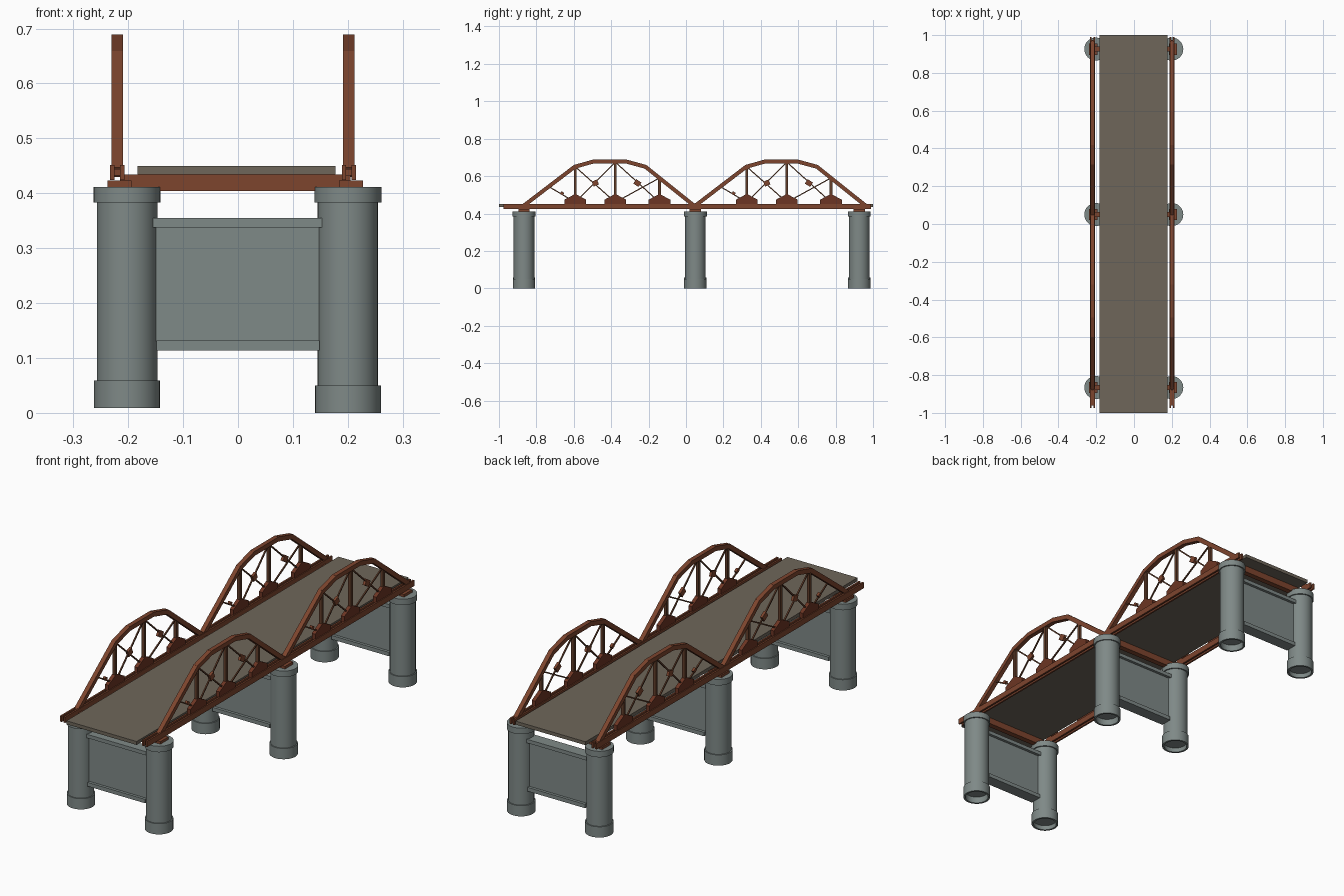
import bpy, bmesh, math
from mathutils import Vector, Matrix

if "Cube" in bpy.data.objects:
    bpy.data.objects.remove(bpy.data.objects["Cube"])


def material(name, rgb):
    m = bpy.data.materials.new(name)
    m.use_nodes = True
    col = tuple((c / 255) ** 2.2 for c in rgb) + (1,)
    m.diffuse_color = col
    m.node_tree.nodes["Principled BSDF"].inputs["Base Color"].default_value = col
    return m


CONCRETE = material("grey concrete", (126, 136, 134))
ASPHALT = material("brown grey roadway", (110, 102, 90))
RUST = material("rust red steel", (124, 70, 49))
BROWN = material("dark brown steel", (98, 64, 46))
GUSSET = material("deep red steel", (108, 56, 40))


def finish(bm, name, mat, smooth=False):
    bmesh.ops.recalc_face_normals(bm, faces=bm.faces)
    me = bpy.data.meshes.new(name)
    bm.to_mesh(me)
    bm.free()
    me.materials.append(mat)
    ob = bpy.data.objects.new(name, me)
    bpy.context.collection.objects.link(ob)
    if smooth:
        bpy.ops.object.select_all(action="DESELECT")
        ob.select_set(True)
        bpy.context.view_layer.objects.active = ob
        bpy.ops.object.shade_smooth_by_angle(angle=math.radians(35))
    return ob


def add_box(bm, lo, hi):
    lo, hi = Vector(lo), Vector(hi)
    mat = Matrix.Translation((lo + hi) / 2) @ Matrix.Diagonal((*(hi - lo), 1))
    bmesh.ops.create_cube(bm, size=1, matrix=mat)


def add_bar(bm, x, a, b, width, depth):
    """Rectangular bar between two (y, z) points in the plane at x."""
    a, b = Vector((x, *a)), Vector((x, *b))
    d = b - a
    rot = Matrix.Rotation(math.atan2(d.z, d.y), 4, "X")
    mat = Matrix.Translation((a + b) / 2) @ rot @ Matrix.Diagonal((width, d.length, depth, 1))
    bmesh.ops.create_cube(bm, size=1, matrix=mat)


def add_plate(bm, x, outline, width):
    """Extrude a (y, z) outline across x."""
    f = bm.faces.new([bm.verts.new((x - width / 2, y, z)) for y, z in outline])
    ext = bmesh.ops.extrude_face_region(bm, geom=[f])["geom"]
    verts = [v for v in ext if isinstance(v, bmesh.types.BMVert)]
    bmesh.ops.translate(bm, verts=verts, vec=(width, 0, 0))


def lathe(bm, profile, x, y, steps=32):
    pts = [bm.verts.new((x + r, y, z)) for r, z in profile]
    edges = [bm.edges.new(p) for p in zip(pts, pts[1:])]
    bmesh.ops.spin(bm, geom=pts + edges, cent=(x, y, 0), axis=(0, 0, 1),
                   angle=math.tau, steps=steps)
    bmesh.ops.remove_doubles(bm, verts=bm.verts, dist=0.0002)


PIERS = {"front": -0.866, "middle": 0.05, "back": 0.926}
TRUSSES = {"right": -0.22, "left": 0.202}
# The front faces -y, so the model's left is +x
COLUMNS = {"right": (-0.202, 0.009), "left": (0.2, 0.0)}

# Piers: hollow-footed columns joined by a flanged wall
for place, y in PIERS.items():
    for side, (x, z) in COLUMNS.items():
        bm = bmesh.new()
        lathe(bm, [(0, 0.411), (0.061, 0.411), (0.061, 0.383), (0.055, 0.383),
                   (0.055, z + 0.05), (0.06, z + 0.05), (0.06, z),
                   (0.051, z), (0.051, 0.03), (0, 0.03)], x, y)
        finish(bm, f"{place}_{side}_column", CONCRETE, True)
    bm = bmesh.new()
    add_box(bm, (-0.15, y - 0.015, 0.13), (0.15, y + 0.015, 0.34))
    add_box(bm, (-0.155, y - 0.028, 0.338), (0.155, y + 0.028, 0.355))
    add_box(bm, (-0.148, y - 0.028, 0.114), (0.148, y + 0.028, 0.132))
    finish(bm, f"{place}_pier_wall", CONCRETE)

    # Cross beam and bearings on top of the columns
    bm = bmesh.new()
    add_box(bm, (-0.215, y - 0.013, 0.404), (0.205, y + 0.013, 0.434))
    finish(bm, f"{place}_cross_beam", RUST)
    bm = bmesh.new()
    for x in TRUSSES.values():
        add_box(bm, (x - 0.018, y - 0.03, 0.408), (x + 0.026, y + 0.03, 0.423))
    finish(bm, f"{place}_bearings", RUST)

# Roadway
bm = bmesh.new()
add_box(bm, (-0.183, -1, 0.434), (0.178, 1, 0.45))
finish(bm, "roadway", ASPHALT)

# Truss layout of one span, as (y, z)
ARCH = [(-0.87, 0.44), (-0.595, 0.65), (-0.495, 0.678),
        (-0.32, 0.678), (-0.217, 0.65), (0.046, 0.44)]
POSTS = [(-0.592, 0.65), (-0.378, 0.675), (-0.142, 0.59)]
BASE, SPAN = 0.46, 0.917

for side, x in TRUSSES.items():
    # Bottom chord: two side rails on a web, open at the ends
    bm = bmesh.new()
    for dx in (-0.009, 0.009):
        add_box(bm, (x + dx - 0.004, -0.975, 0.424), (x + dx + 0.004, 0.99, 0.451))
    add_box(bm, (x - 0.006, -0.96, 0.432), (x + 0.006, 0.975, 0.444))
    finish(bm, f"{side}_bottom_chord", RUST)

    for n, label in enumerate(("front", "back")):
        def at(p):
            return (p[0] + n * SPAN, p[1])

        # Arched top chord, segments overlapped at the bends
        bm = bmesh.new()
        for a, b in zip(ARCH, ARCH[1:]):
            a, b = Vector(at(a)), Vector(at(b))
            over = (b - a).normalized() * 0.003
            add_bar(bm, x, a - over, b + over, 0.021, 0.021)
        finish(bm, f"{side}_{label}_arch", RUST)

        # Vertical posts
        bm = bmesh.new()
        for y, top in POSTS:
            add_bar(bm, x, at((y, 0.44)), at((y, top)), 0.014, 0.014)
        finish(bm, f"{side}_{label}_posts", BROWN)

        # Thin crossed braces with a plate at each crossing
        bm = bmesh.new()
        plates = bmesh.new()
        for (y0, t0), (y1, t1) in zip(POSTS, POSTS[1:]):
            add_bar(bm, x, at((y0, t0)), at((y1, BASE)), 0.006, 0.006)
            add_bar(bm, x, at((y1, t1)), at((y0, BASE)), 0.006, 0.006)
            mid, tilt = (y0 + y1) / 2, 0.006 if y1 < -0.3 else -0.009
            add_bar(plates, x, at((mid - 0.014, 0.563 - tilt)),
                    at((mid + 0.014, 0.563 + tilt)), 0.012, 0.028)
        add_bar(bm, x, at((-0.735, 0.545)), at((-0.592, BASE)), 0.006, 0.006)
        add_bar(plates, x, at((-0.67, 0.513)), at((-0.655, 0.503)), 0.012, 0.015)
        finish(bm, f"{side}_{label}_braces", BROWN)
        finish(plates, f"{side}_{label}_brace_plates", RUST)

        # Peaked gussets at the feet of the posts
        bm = bmesh.new()
        for y, top in POSTS:
            outline = [(-0.058, 0.446), (0.058, 0.446), (0.058, 0.474),
                       (0, 0.505), (-0.058, 0.474)]
            add_plate(bm, x, [at((y + dy, z)) for dy, z in outline], 0.018)
        finish(bm, f"{side}_{label}_gussets", GUSSET)
